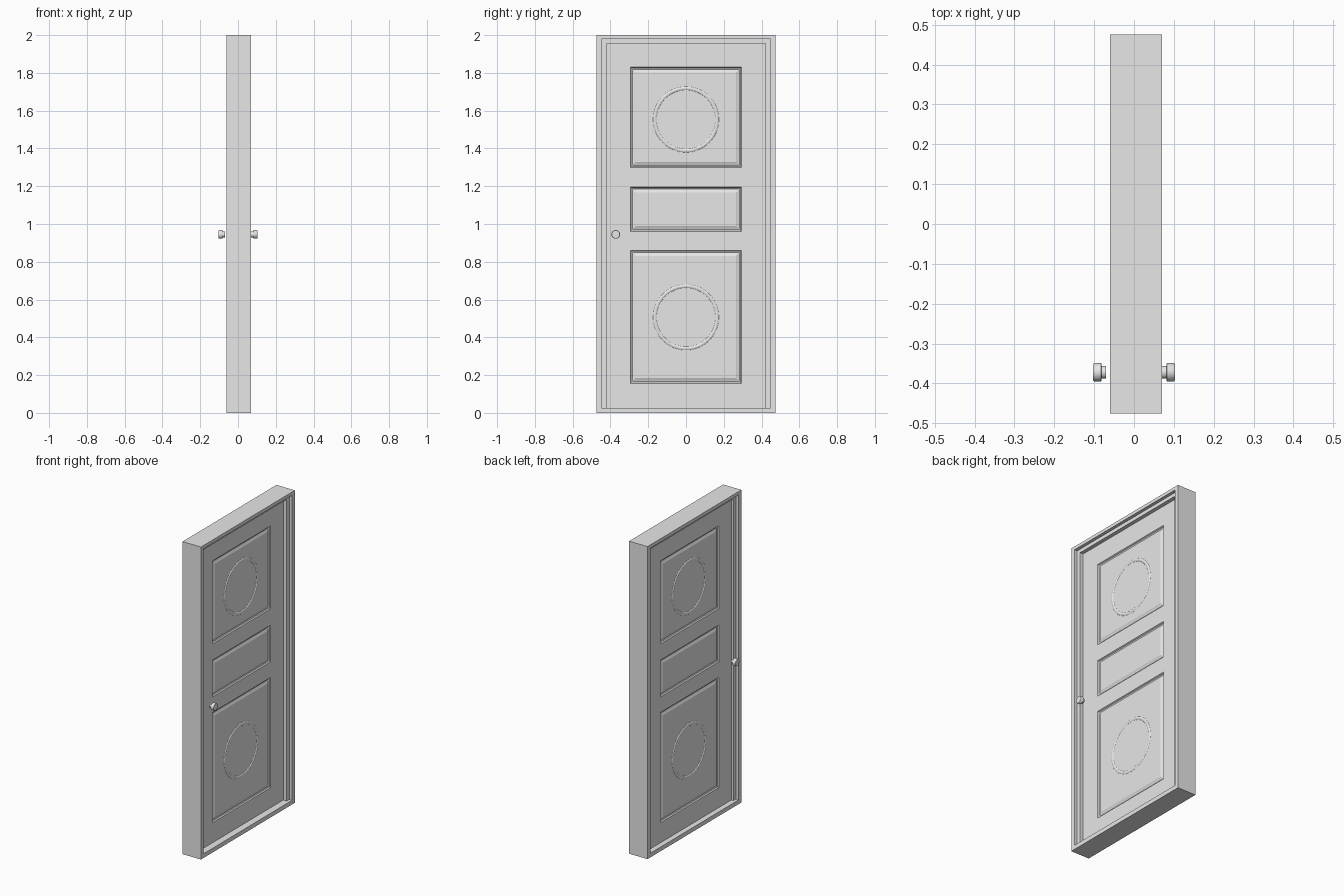
import bpy, bmesh, math
from mathutils import Vector

cube = bpy.data.objects.get("Cube")
if cube:
    bpy.data.objects.remove(cube, do_unlink=True)

grey = bpy.data.materials.new("light grey")
grey.use_nodes = True
COLOUR = (0.8, 0.8, 0.8, 1)
grey.diffuse_color = COLOUR
grey.node_tree.nodes["Principled BSDF"].inputs["Base Color"].default_value = COLOUR


def finish(name, bm, smooth=False):
    """Turn a bmesh into a named, coloured object."""
    bmesh.ops.recalc_face_normals(bm, faces=bm.faces)
    mesh = bpy.data.meshes.new(name)
    bm.to_mesh(mesh)
    bm.free()
    mesh.materials.append(grey)
    ob = bpy.data.objects.new(name, mesh)
    bpy.context.collection.objects.link(ob)
    if smooth:
        bpy.ops.object.select_all(action='DESELECT')
        ob.select_set(True)
        bpy.context.view_layer.objects.active = ob
        bpy.ops.object.shade_smooth_by_angle(angle=math.radians(40))
    return ob


def band(name, outer, inner, x0, x1, closed):
    """Mitred border between two (y, z) outlines, extruded along x."""
    bm = bmesh.new()
    rows = [[bm.verts.new((x0, y, z)) for y, z in line] for line in (outer, inner)]
    n = len(outer)
    for i in range(n if closed else n - 1):
        j = (i + 1) % n
        bm.faces.new((rows[0][i], rows[0][j], rows[1][j], rows[1][i]))
    ext = bmesh.ops.extrude_face_region(bm, geom=bm.faces[:], use_keep_orig=True)
    moved = [g for g in ext["geom"] if isinstance(g, bmesh.types.BMVert)]
    bmesh.ops.translate(bm, verts=moved, vec=(x1 - x0, 0, 0))
    return finish(name, bm)


def lathe(name, profile, side, y, z, segments, closed=False):
    """Turn (radius, x) points around an x-parallel axis at (y, z)."""
    bm = bmesh.new()
    rings = []
    for r, x in profile:
        rings.append([bm.verts.new((side * x,
                                    y + r * math.cos(2 * math.pi * i / segments),
                                    z + r * math.sin(2 * math.pi * i / segments)))
                      for i in range(segments)])
    n = len(rings)
    for k in range(n if closed else n - 1):
        a, b = rings[k], rings[(k + 1) % n]
        for i in range(segments):
            j = (i + 1) % segments
            bm.faces.new((a[i], a[j], b[j], b[i]))
    if not closed:
        bm.faces.new(rings[0])
        bm.faces.new(rings[-1])
    return finish(name, bm, smooth=True)


def arch(y, z0, z1):
    return [(-y, z0), (-y, z1), (y, z1), (y, z0)]


# Outer frame with sill, and the stepped door stop on three sides
SILL = 0.027
band("door_frame", arch(0.475, 0, 2), arch(0.447, SILL, 1.979), -0.06, 0.07, True)
band("door_stop", arch(0.447, SILL, 1.979), arch(0.421, SILL, 1.956), -0.04, 0.05, False)

# Door leaf: one side as a grid, mirrored to the other side
FACE = 0.026
ys = [-0.43, -0.295, 0.293, 0.43]
zs = [0.015, 0.155, 0.86, 0.96, 1.195, 1.30, 1.83, 1.965]
bm = bmesh.new()
grid = [[bm.verts.new((FACE, y, z)) for y in ys] for z in zs]
panels = []
for r in range(len(zs) - 1):
    for c in range(len(ys) - 1):
        f = bm.faces.new((grid[r][c], grid[r][c + 1], grid[r + 1][c + 1], grid[r + 1][c]))
        if c == 1 and r in (1, 3, 5):
            panels.append(f)
bm.normal_update()
rim = [e for e in bm.edges if e.is_boundary]

# Moulding: steep lip, rounded hollow, then a slope up to the panel field
for width, depth in [(0.004, -0.007), (0.007, -0.003), (0.009, 0.003), (0.009, 0.004)]:
    bmesh.ops.inset_individual(bm, faces=panels, thickness=width, depth=depth,
                               use_even_offset=True)
ext = bmesh.ops.extrude_edge_only(bm, edges=rim)
for v in ext["geom"]:
    if isinstance(v, bmesh.types.BMVert):
        v.co.x = 0
door = finish("door_leaf", bm)
# Keep the open half facing outwards
if sum(p.normal.x * p.area for p in door.data.polygons) < 0:
    door.data.flip_normals()
mirror = door.modifiers.new("both_sides", 'MIRROR')
mirror.use_axis = (True, False, False)
mirror.use_clip = True

# Round beads on the tall panels, and a knob on each side
FIELD = FACE - 0.003
bead = [(0.156, FIELD - 0.003), (0.156, FIELD), (0.160, FIELD + 0.003),
        (0.165, FIELD + 0.004), (0.170, FIELD + 0.003), (0.174, FIELD),
        (0.174, FIELD - 0.003)]
knob = [(0.016, 0.070), (0.016, 0.081), (0.021, 0.081), (0.023, 0.083),
        (0.023, 0.0995), (0.021, 0.1025)]
for side, label in ((1, "left"), (-1, "right")):
    for z, level in ((1.553, "upper"), (0.506, "lower")):
        lathe(f"{level}_ring_{label}", bead, side, 0, z, 64, closed=True)
    lathe(f"knob_{label}", knob, side, -0.372, 0.945, 32)
